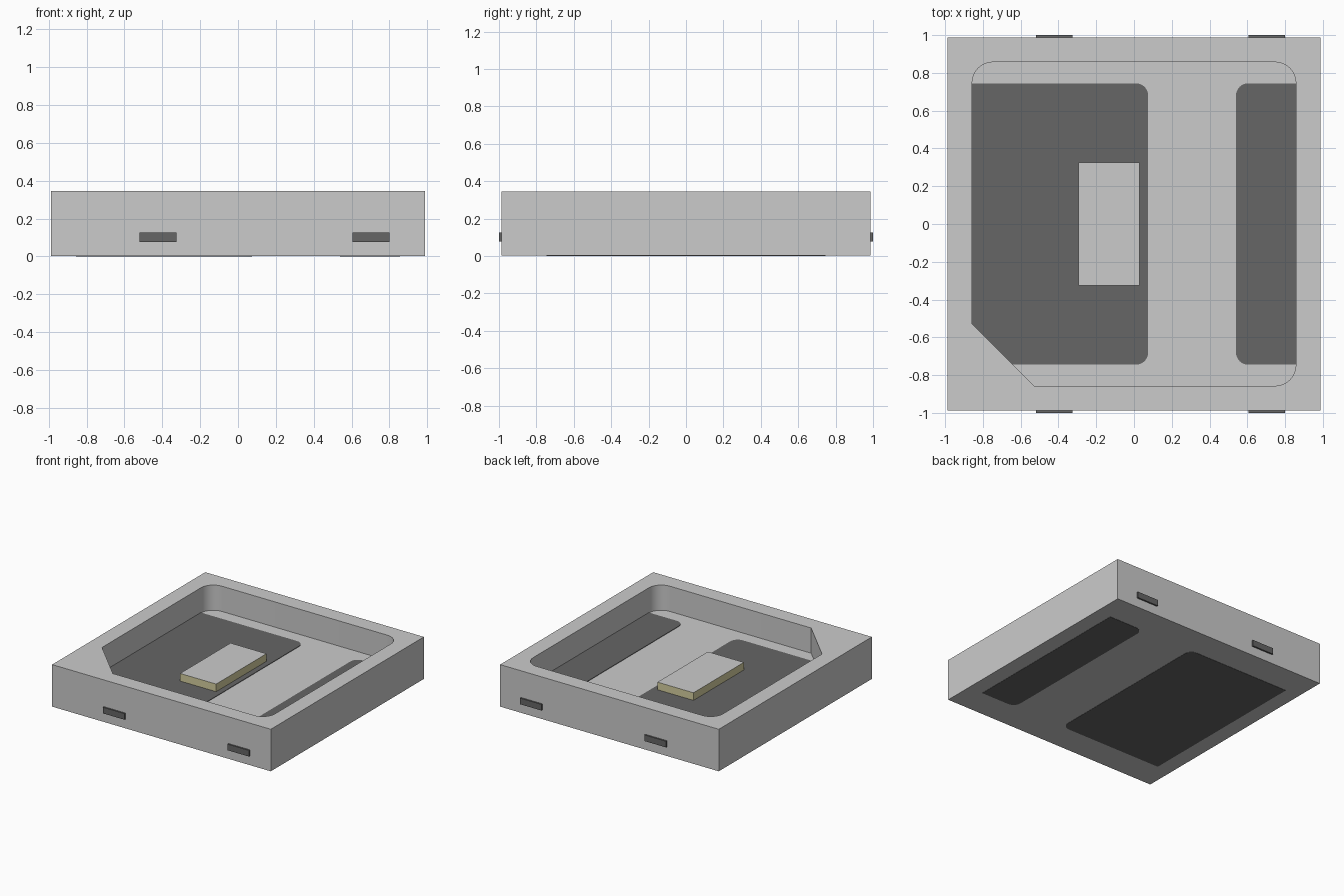
import bpy, bmesh, math

old = bpy.data.objects.get("Cube")
if old:
    bpy.data.objects.remove(old, do_unlink=True)


def material(name, rgb):
    m = bpy.data.materials.new(name)
    m.use_nodes = True
    col = (*rgb, 1.0)
    m.diffuse_color = col
    m.node_tree.nodes["Principled BSDF"].inputs["Base Color"].default_value = col
    return m


GREY = material("light grey", (0.60, 0.60, 0.60))
DARK = material("dark grey", (0.132, 0.132, 0.132))
YELLOW = material("pale yellow", (0.66, 0.62, 0.35))


def finish(name, bm, mats):
    bmesh.ops.recalc_face_normals(bm, faces=bm.faces)
    me = bpy.data.meshes.new(name)
    bm.to_mesh(me)
    bm.free()
    for m in mats:
        me.materials.append(m)
    ob = bpy.data.objects.new(name, me)
    bpy.context.collection.objects.link(ob)
    bpy.ops.object.select_all(action="DESELECT")
    ob.select_set(True)
    bpy.context.view_layer.objects.active = ob
    bpy.ops.object.shade_smooth_by_angle(angle=math.radians(30))
    return ob


def arc(cx, cy, r, start, steps=8):
    """Quarter circle, counter-clockwise from the start angle in degrees."""
    return [(cx + r * math.cos(math.radians(start + 90 * i / steps)),
             cy + r * math.sin(math.radians(start + 90 * i / steps)))
            for i in range(steps + 1)]


def loop(bm, points, z):
    return [bm.verts.new((x, y, z)) for x, y in points]


def walls(bm, low, high):
    n = len(low)
    for i in range(n):
        j = (i + 1) % n
        bm.faces.new((low[i], low[j], high[j], high[i]))


def prism(name, points, z0, z1, mats):
    bm = bmesh.new()
    low, high = loop(bm, points, z0), loop(bm, points, z1)
    bm.faces.new(low)
    bm.faces.new(high)
    walls(bm, low, high)
    return finish(name, bm, mats)


def rect(x0, x1, y0, y1):
    return [(x0, y0), (x1, y0), (x1, y1), (x0, y1)]


H, FLOOR, S = 0.345, 0.139, 0.987     # height, cavity floor, half width
C, R = 0.857, 0.11                    # cavity half width and corner radius

# Housing: square block with a cavity, one cavity corner chamfered
cavity = [(-C, -0.53), (-0.53, -C)]
cavity += arc(C - R, -C + R, R, -90) + arc(C - R, C - R, R, 0) + arc(-C + R, C - R, R, 90)
bm = bmesh.new()
outer = rect(-S, S, -S, S)
o_low, o_high = loop(bm, outer, 0.002), loop(bm, outer, H)
c_low, c_high = loop(bm, cavity, FLOOR), loop(bm, cavity, H)
bm.faces.new(o_low)
bm.faces.new(c_low)
walls(bm, o_low, o_high)
walls(bm, c_low, c_high)
rim = [e for e in bm.edges if all(v.co.z > H - 0.001 for v in e.verts)]
bmesh.ops.triangle_fill(bm, use_beauty=True, edges=rim, normal=(0, 0, 1))
finish("housing", bm, [GREY])

# Contact pads, rounded on the sides that face each other
P, r = 0.745, 0.065
large = [(-C, P), (-C, -P)] + arc(0.075 - r, -P + r, r, -90) + arc(0.075 - r, P - r, r, 0)
small = [(C, -P), (C, P)] + arc(0.54 + r, P - r, r, 90) + arc(0.54 + r, -P + r, r, 180)
prism("large_contact_pad", large, 0, FLOOR + 0.004, [DARK])
prism("small_contact_pad", small, 0, FLOOR + 0.004, [DARK])

# Chip: yellow sides with a grey top
chip = prism("chip", rect(-0.295, 0.03, -0.325, 0.325), FLOOR, 0.205, [YELLOW, GREY])
for f in chip.data.polygons:
    f.material_index = 1 if f.normal.z > 0.5 else 0

# Metal tie bars poking out of the front and back walls
for side, sy in (("front", -1), ("back", 1)):
    for hand, x0, x1 in (("right", -0.52, -0.325), ("left", 0.605, 0.80)):
        y0, y1 = sorted((sy * 0.95, sy * 1.0))
        prism(f"{side}_{hand}_tie_bar", rect(x0, x1, y0, y1), 0.077, 0.127, [DARK])
